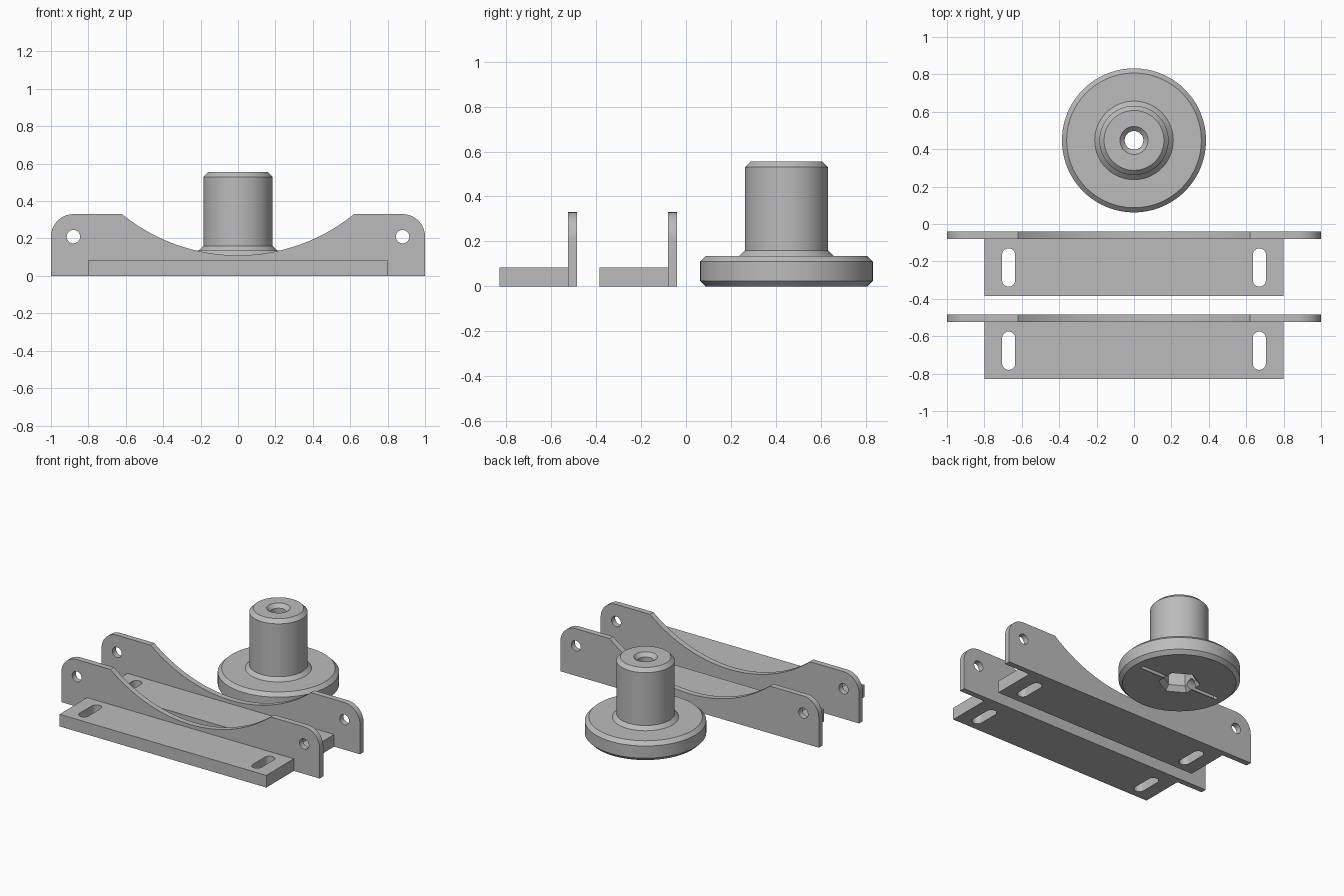
import bpy, bmesh
from math import sin, cos, pi, asin, radians, hypot
from mathutils import Matrix

cube = bpy.data.objects.get("Cube")
if cube:
    bpy.data.objects.remove(cube, do_unlink=True)

grey = bpy.data.materials.new("plain grey")
grey.use_nodes = True
GREY = (0.5, 0.5, 0.5, 1)
grey.diffuse_color = GREY
grey.node_tree.nodes["Principled BSDF"].inputs["Base Color"].default_value = GREY


def arc(cx, cy, r, a0, a1, n):
    """Points along an arc, angles in degrees."""
    steps = [radians(a0 + (a1 - a0) * i / n) for i in range(n + 1)]
    return [(cx + r * cos(a), cy + r * sin(a)) for a in steps]


def select_only(ob):
    bpy.ops.object.select_all(action='DESELECT')
    ob.select_set(True)
    bpy.context.view_layer.objects.active = ob


def finish(ob):
    select_only(ob)
    ob.data.materials.clear()
    ob.data.materials.append(grey)
    bpy.ops.object.shade_smooth_by_angle(angle=radians(25))


def sheet(name, loops, thickness, matrix):
    """Flat plate from an outline and its holes, centred on its thickness."""
    curve = bpy.data.curves.new(name, 'CURVE')
    curve.dimensions = '2D'
    curve.fill_mode = 'BOTH'
    curve.extrude = thickness / 2
    for pts in loops:
        spline = curve.splines.new('POLY')
        spline.points.add(len(pts) - 1)
        for point, (x, y) in zip(spline.points, pts):
            point.co = (x, y, 0, 1)
        spline.use_cyclic_u = True
    ob = bpy.data.objects.new(name, curve)
    bpy.context.collection.objects.link(ob)
    select_only(ob)
    bpy.ops.object.convert(target='MESH')
    ob = bpy.context.object
    bm = bmesh.new()
    bm.from_mesh(ob.data)
    bmesh.ops.remove_doubles(bm, verts=bm.verts, dist=1e-5)
    bmesh.ops.recalc_face_normals(bm, faces=bm.faces)
    bm.transform(matrix)
    bm.to_mesh(ob.data)
    bm.free()
    finish(ob)
    return ob


def rings(name, profile, sides, centre, closed, turn=0):
    """Sweep (radius, z) points round the vertical axis; cap the ends if open."""
    bm = bmesh.new()
    loops = [[bm.verts.new((r * cos(turn + 2 * pi * i / sides),
                            r * sin(turn + 2 * pi * i / sides), z))
              for i in range(sides)] for r, z in profile]
    pairs = list(zip(loops, loops[1:]))
    if closed:
        pairs.append((loops[-1], loops[0]))
    else:
        bm.faces.new(loops[0])
        bm.faces.new(loops[-1])
    for low, high in pairs:
        for i in range(sides):
            j = (i + 1) % sides
            bm.faces.new((low[i], low[j], high[j], high[i]))
    bmesh.ops.recalc_face_normals(bm, faces=bm.faces)
    bm.transform(Matrix.Translation(centre))
    mesh = bpy.data.meshes.new(name)
    bm.to_mesh(mesh)
    bm.free()
    ob = bpy.data.objects.new(name, mesh)
    bpy.context.collection.objects.link(ob)
    return ob


def cut(ob, cutter):
    mod = ob.modifiers.new("cut", 'BOOLEAN')
    mod.operation = 'DIFFERENCE'
    mod.solver = 'EXACT'
    mod.object = cutter
    select_only(ob)
    bpy.ops.object.modifier_apply(modifier=mod.name)
    bpy.data.objects.remove(cutter, do_unlink=True)


# Upright cradle outline: rounded top corners and a wide dip
HEIGHT, DIP, HALF, ROUND = 0.33, 0.11, 0.62, 0.12
sag = HEIGHT - DIP
R = (HALF ** 2 + sag ** 2) / (2 * sag)
half_angle = asin(HALF / R) * 180 / pi
eye_x, eye_z = 1 - ROUND, HEIGHT - ROUND
outline = [(-1, 0), (1, 0)]
outline += arc(eye_x, eye_z, ROUND, 0, 90, 16)
outline += arc(0, DIP + R, R, -90 + half_angle, -90 - half_angle, 48)
outline += arc(-eye_x, eye_z, ROUND, 90, 180, 16)
eyes = [arc(s * eye_x, eye_z, 0.036, 0, 350, 35) for s in (-1, 1)]

# Foot outline with a long slot near each end
DEPTH, FOOT, THICK = 0.345, 0.085, 0.04
foot = [(-0.8, -DEPTH), (0.8, -DEPTH), (0.8, -THICK), (-0.8, -THICK)]
slots = [arc(s * 0.67, -0.125, 0.035, 0, 180, 16)
         + arc(s * 0.67, -0.26, 0.035, 180, 360, 16) for s in (-1, 1)]

# Two identical brackets, one behind the other
for place, back in (("front", -0.485), ("rear", -0.04)):
    stand = Matrix.Translation((0, back - THICK / 2, 0)) @ Matrix.Rotation(pi / 2, 4, 'X')
    sheet(place + "_cradle_plate", [outline] + eyes, THICK, stand)
    sheet(place + "_bracket_foot", [foot] + slots, FOOT,
          Matrix.Translation((0, back, FOOT / 2)))

# Flanged hub with a bore through the middle
CENTRE = (0, 0.447, 0)
hub_profile = [(0.05, 0), (0.36, 0), (0.385, 0.025), (0.385, 0.11), (0.36, 0.135),
               (0.21, 0.135), (0.185, 0.16), (0.185, 0.53), (0.16, 0.555),
               (0.075, 0.555), (0.05, 0.53)]
hub = rings("flanged_hub", hub_profile, 96, CENTRE, True)

# Flared hexagonal pocket underneath
pocket = rings("pocket_cutter", [(0.142, -0.01), (0.105, 0.035), (0.105, 0.15)],
               6, CENTRE, False, pi / 6)
cut(hub, pocket)

# Cross pin channel that just breaks through the underside
bpy.ops.mesh.primitive_cylinder_add(vertices=32, radius=0.033, depth=0.62,
                                    location=(0, CENTRE[1], 0.03),
                                    rotation=(0, pi / 2, 0))
cut(hub, bpy.context.object)
finish(hub)
